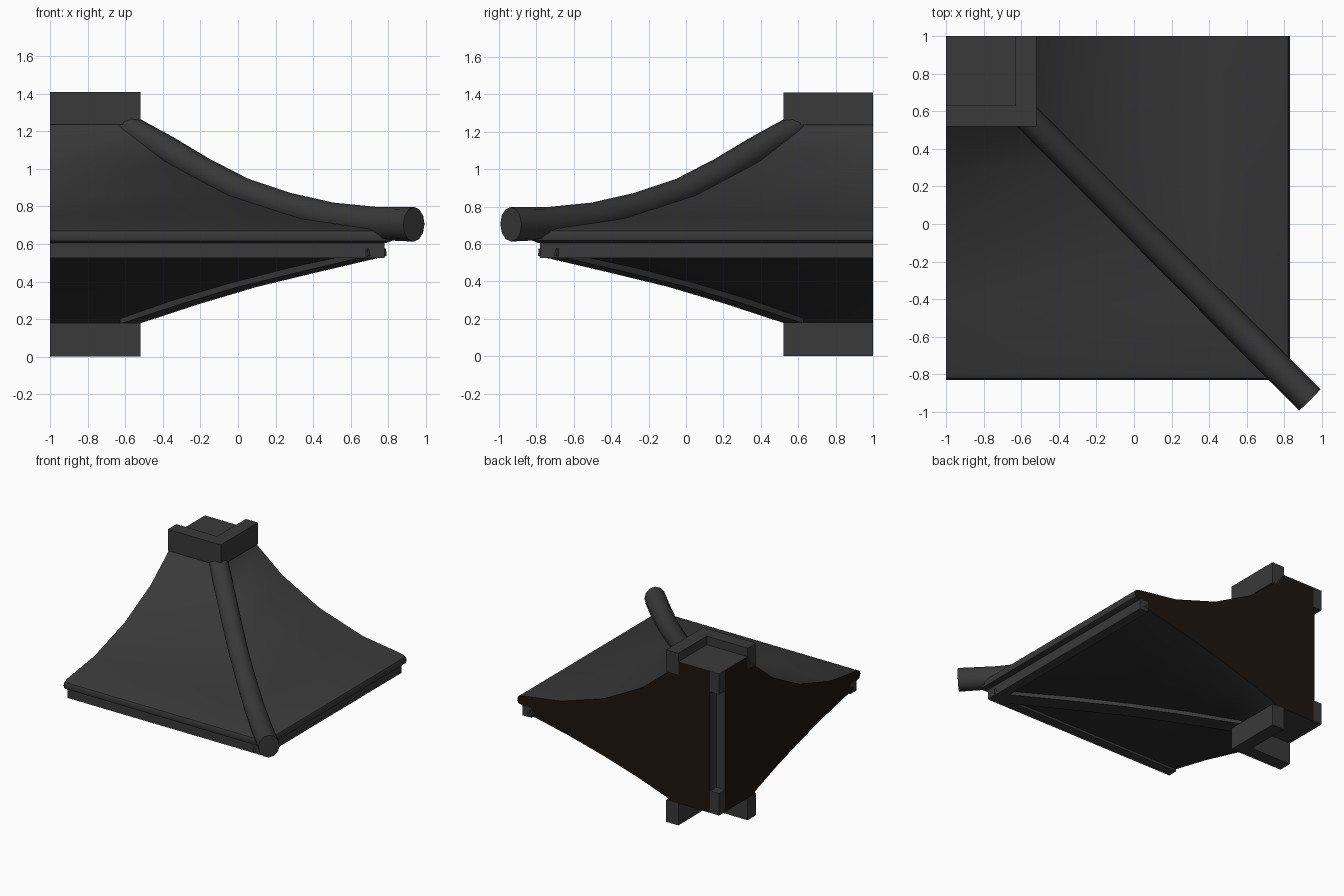
import bpy, bmesh, math
from mathutils import Vector

if "Cube" in bpy.data.objects:
    bpy.data.objects.remove(bpy.data.objects["Cube"])


def material(name, col):
    m = bpy.data.materials.new(name)
    m.diffuse_color = (*col, 1)
    m.use_nodes = True
    m.node_tree.nodes["Principled BSDF"].inputs["Base Color"].default_value = m.diffuse_color
    return m


TILE = material("dark_grey", (0.041, 0.041, 0.041))
UNDER = material("near_black", (0.029, 0.029, 0.029))
WALL = material("dark_brown", (0.012, 0.007, 0.004))


def finish(name, bm, mat, smooth=False, recalc=True):
    if recalc:
        bmesh.ops.recalc_face_normals(bm, faces=bm.faces)
    me = bpy.data.meshes.new(name)
    bm.to_mesh(me)
    bm.free()
    ob = bpy.data.objects.new(name, me)
    bpy.context.collection.objects.link(ob)
    me.materials.append(mat)
    if smooth:
        bpy.ops.object.select_all(action='DESELECT')
        ob.select_set(True)
        bpy.context.view_layer.objects.active = ob
        bpy.ops.object.shade_smooth_by_angle(angle=math.radians(44))
    return ob


def hipped(name, profile, mat, smooth=False, closed=False):
    """Run an (offset, z) profile along the right side, mitre it at the corner
    and run it along the front. Profiles go from the outside bottom inward/up."""
    bm = bmesh.new()
    rows = [[bm.verts.new(p) for p in ((d, 1, z), (d, -d, z), (-1, -d, z))]
            for d, z in profile]
    pairs = list(zip(rows, rows[1:] + rows[:1] if closed else rows[1:]))
    for a, b in pairs:
        for i in (0, 1):
            bm.faces.new((a[i + 1], a[i], b[i], b[i + 1]))
    if closed:
        for i in (0, 2):
            bm.faces.new([r[i] for r in rows])
    return finish(name, bm, mat, smooth, recalc=closed)


def sweep(name, path, sides, mat, smooth=False, spin=0.0):
    """Sweep an elliptical section along the hip; path = (x, z, half width, half height)."""
    bm = bmesh.new()
    side = Vector((1, 1, 0)).normalized()
    pts = [Vector((x, -x, z)) for x, z, _, _ in path]
    rings = []
    for k, (_, _, w, h) in enumerate(path):
        t = (pts[min(k + 1, len(pts) - 1)] - pts[max(k - 1, 0)]).normalized()
        up = side.cross(t).normalized()
        angles = [2 * math.pi * i / sides + spin for i in range(sides)]
        rings.append([bm.verts.new(pts[k] + side * w * math.cos(a) + up * h * math.sin(a))
                      for a in angles])
    for a, b in zip(rings, rings[1:]):
        for i in range(sides):
            j = (i + 1) % sides
            bm.faces.new((a[i], a[j], b[j], b[i]))
    bm.faces.new(rings[0])
    bm.faces.new(rings[-1])
    return finish(name, bm, mat, smooth)


def polygons(name, polys, mat):
    bm = bmesh.new()
    for poly in polys:
        bm.faces.new([bm.verts.new(p) for p in poly])
    return finish(name, bm, mat, recalc=False)


def box(name, lo, hi, mat):
    bm = bmesh.new()
    bmesh.ops.create_cube(bm, size=1)
    for v in bm.verts:
        v.co = [lo[i] if v.co[i] < 0 else hi[i] for i in range(3)]
    return finish(name, bm, mat)


# Concave roof with rolled eave, and the sloping soffit below
roof = [(0.70, 0.605), (0.79, 0.605), (0.82, 0.617), (0.83, 0.645), (0.82, 0.67), (0.79, 0.683),
        (0.43, 0.735), (0.04, 0.86), (-0.30, 1.04), (-0.52, 1.22), (-0.63, 1.34)]
soffit = [(-0.56, 0.18), (-0.52, 0.205), (-0.25, 0.30), (0.05, 0.39), (0.36, 0.47), (0.75, 0.555)]
hipped("roof_surface", roof, TILE, smooth=True)
hipped("soffit", soffit, UNDER, smooth=True)

# Fascia board under the eave
hipped("fascia_board", [(0.70, 0.525), (0.78, 0.525), (0.78, 0.61), (0.70, 0.61)], TILE, closed=True)

# L-shaped collars at the top and foot
for name, z0, z1 in (("top_collar", 1.235, 1.41), ("foot_collar", 0.0, 0.18)):
    hipped(name, [(-0.63, z0), (-0.52, z0), (-0.52, z1), (-0.63, z1)], TILE, closed=True)

# Plates closing the core inside the collars
square = [(-1, 0.6), (-0.6, 0.6), (-0.6, 1), (-1, 1)]
polygons("top_plate", [[(x, y, 1.34) for x, y in square]], TILE)
polygons("foot_plate", [[(x, y, 0.18) for x, y in reversed(square)]], TILE)

# Brown cut walls at the back and left, stopping at the corner notch
outline = [(-0.92, 0.18)] + soffit + roof + [(-0.92, 1.34)]
polygons("cut_walls", [[(d, 1, z) for d, z in reversed(outline)],
                       [(-1, -d, z) for d, z in outline]], WALL)

# Corner notch with a small block at each end
polygons("corner_notch", [
    [(-0.92, 1, 0.18), (-0.92, 1, 1.34), (-0.92, 0.92, 1.34), (-0.92, 0.92, 0.18)],
    [(-0.92, 0.92, 0.18), (-0.92, 0.92, 1.34), (-1, 0.92, 1.34), (-1, 0.92, 0.18)]], TILE)
for name, z0, z1 in (("upper_corner_block", 1.17, 1.34), ("lower_corner_block", 0.18, 0.36)):
    box(name, (-1, 0.92, z0), (-0.92, 1, z1), TILE)

# Round hip ridge ending in a projecting tip
sweep("hip_ridge", [(-0.585, 1.225, 0.072, 0.066), (-0.40, 1.115, 0.075, 0.075), (-0.19, 0.99, 0.075, 0.075),
                    (0.02, 0.882, 0.075, 0.075), (0.27, 0.796, 0.076, 0.077), (0.50, 0.738, 0.078, 0.083),
                    (0.73, 0.71, 0.08, 0.088), (0.936, 0.705, 0.08, 0.092)], 12, TILE, smooth=True)

# Square rib under the hip
r = math.sqrt(2)
rib = [(-0.58, 0.195), (-0.25, 0.303), (0.05, 0.392), (0.36, 0.467), (0.74, 0.556)]
sweep("soffit_hip_rib", [(x, z, 0.07 * r, 0.02 * r) for x, z in rib], 4, TILE, spin=math.pi / 4)
